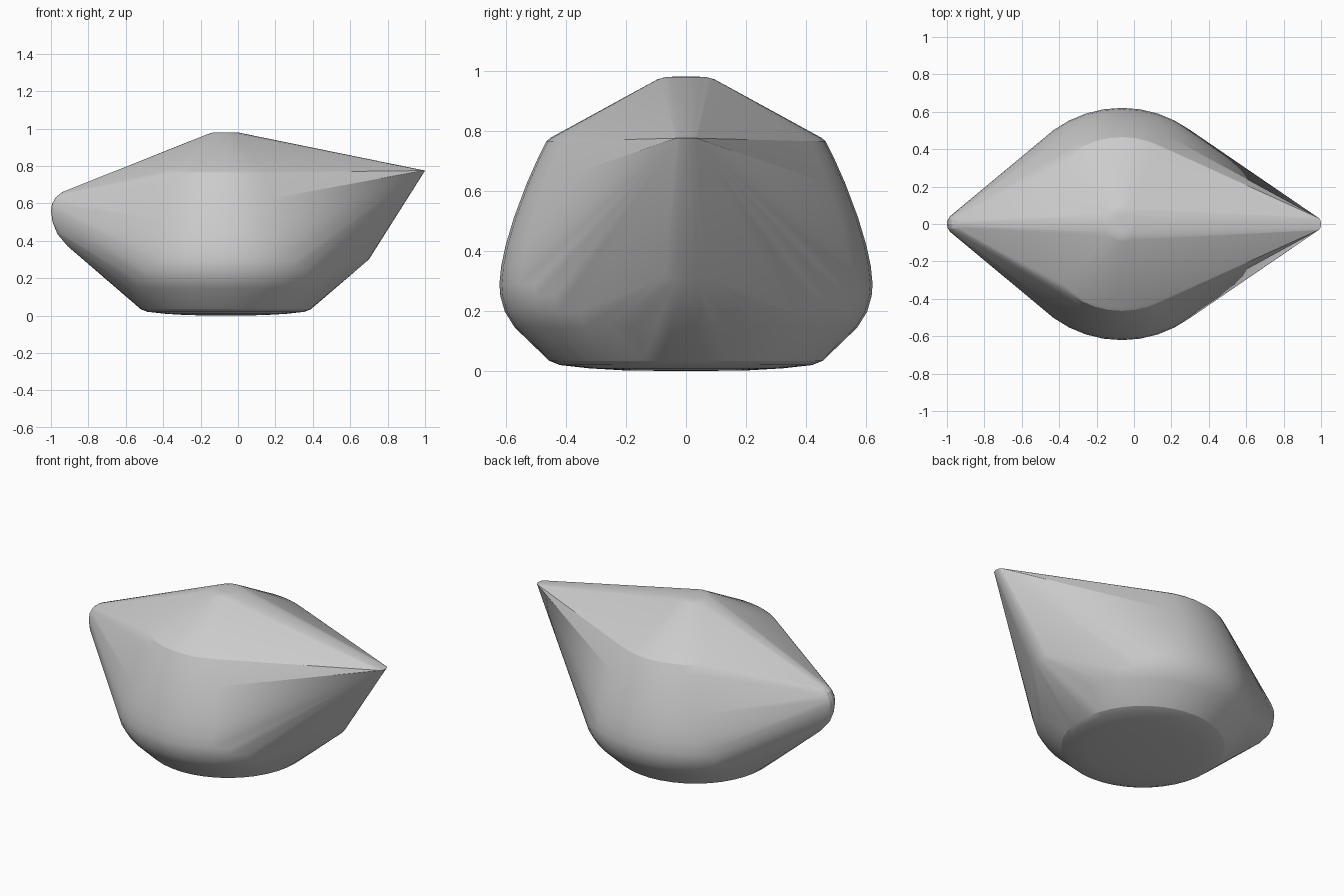
import bpy, bmesh
from math import sin, cos, pi, radians
from mathutils import Vector

cube = bpy.data.objects.get("Cube")
if cube:
    bpy.data.objects.remove(cube, do_unlink=True)

AXIS_X = -0.065
bm = bmesh.new()


def ring(cx, z, rx, ry, n):
    """Horizontal ellipse of points."""
    for i in range(n):
        a = 2 * pi * i / n
        bm.verts.new((cx + rx * cos(a), ry * sin(a), z))


# Round vessel: (radius, height) from the base to the lid knob
profile = [(0.2, 0.002), (0.32, 0.009), (0.42, 0.02), (0.455, 0.034),
           (0.57, 0.145), (0.603, 0.198), (0.618, 0.25), (0.621, 0.29),
           (0.615, 0.35), (0.6, 0.42), (0.573, 0.51), (0.53, 0.625),
           (0.49, 0.715), (0.465, 0.765), (0.45, 0.777),
           (0.095, 0.971), (0.07, 0.978), (0.04, 0.98)]
for r, z in profile:
    ring(AXIS_X, z, r, r, 40)
bm.verts.new((AXIS_X, 0, 0))

# Pointed end: thin flat lip and rounded underside
ring(0.98, 0.775, 0.02, 0.035, 12)
for i in range(-4, 5):
    a = i * pi / 8
    bm.verts.new((0.70 - 0.03 * (1 - cos(a)), 0.095 * sin(a),
                  0.30 + 0.05 * (1 - cos(a))))

# Blunt end: half-round sections along a curved path
centre = Vector((-0.78, 0, 0.52))
path = [(-0.90, 0.675), (-0.94, 0.66), (-0.975, 0.632), (-0.995, 0.595),
        (-1.0, 0.56), (-0.992, 0.50), (-0.965, 0.435), (-0.91, 0.37)]
for x, z in path:
    p = Vector((x, 0, z))
    inward = (centre - p).normalized()
    for i in range(-4, 5):
        a = i * pi / 8
        bm.verts.new(p + inward * 0.06 * (1 - cos(a)) + Vector((0, 0.06 * sin(a), 0)))

# Wrap everything in one taut skin
bmesh.ops.convex_hull(bm, input=bm.verts[:])
bmesh.ops.delete(bm, geom=[v for v in bm.verts if not v.link_faces], context='VERTS')
bmesh.ops.recalc_face_normals(bm, faces=bm.faces[:])

mesh = bpy.data.meshes.new("wrapped_shell")
bm.to_mesh(mesh)
bm.free()
shell = bpy.data.objects.new("wrapped_shell", mesh)
bpy.context.collection.objects.link(shell)

# Plain grey finish
grey = bpy.data.materials.new("plain_grey")
grey.use_nodes = True
colour = (0.6, 0.6, 0.6, 1)
grey.diffuse_color = colour
grey.node_tree.nodes["Principled BSDF"].inputs["Base Color"].default_value = colour
mesh.materials.append(grey)

bpy.ops.object.select_all(action='DESELECT')
shell.select_set(True)
bpy.context.view_layer.objects.active = shell
bpy.ops.object.shade_smooth_by_angle(angle=radians(20))
